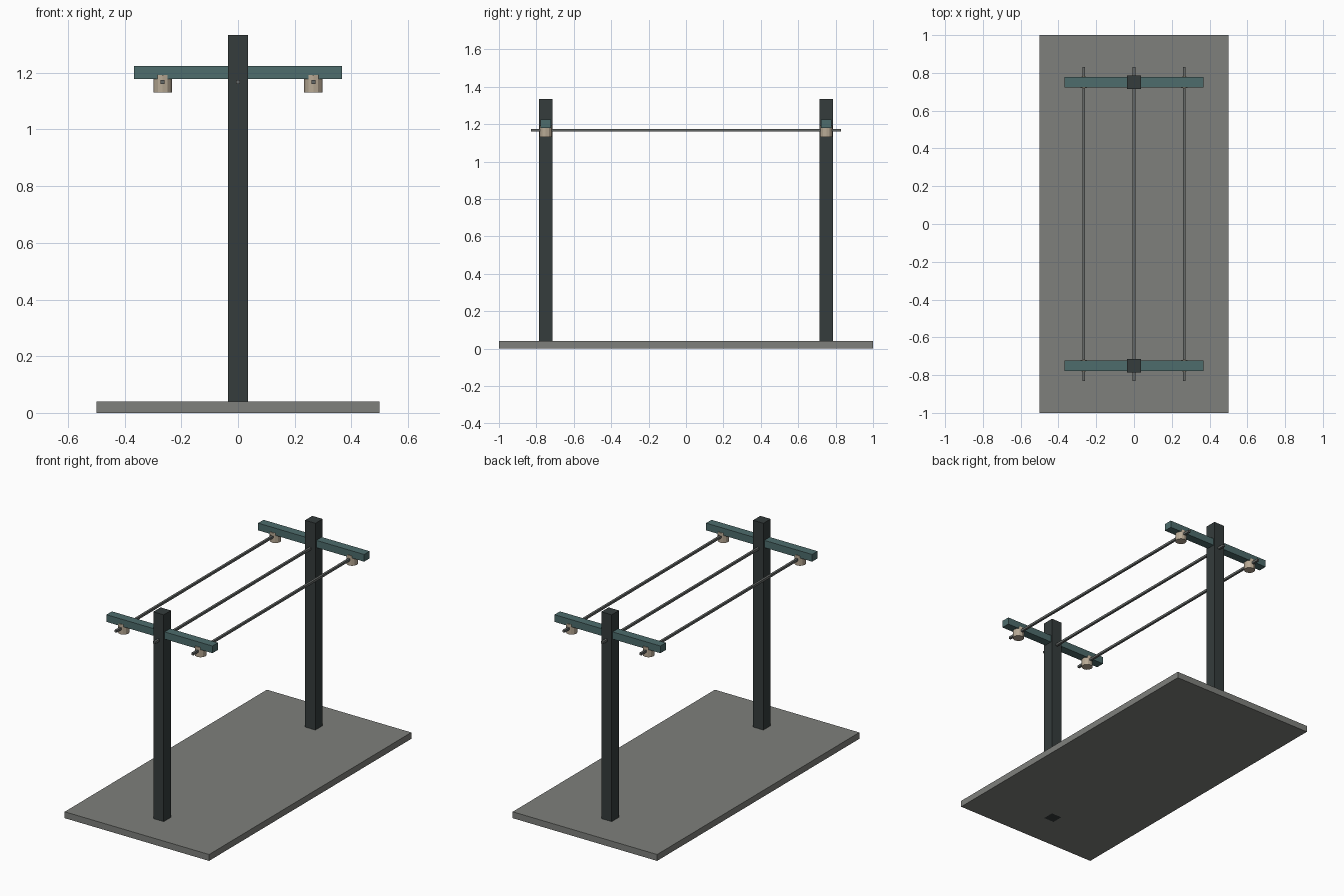
import bpy
from math import radians

if "Cube" in bpy.data.objects:
    bpy.data.objects.remove(bpy.data.objects["Cube"])


def paint(name, rgb):
    m = bpy.data.materials.new(name)
    m.diffuse_color = (*rgb, 1)
    m.use_nodes = True
    m.node_tree.nodes["Principled BSDF"].inputs["Base Color"].default_value = m.diffuse_color
    return m


DARK = paint("dark_post", (0.035, 0.045, 0.045))
TEAL = paint("teal_bar", (0.075, 0.15, 0.15))
TAN = paint("ceramic", (0.48, 0.40, 0.30))
WIRE = paint("wire_metal", (0.13, 0.14, 0.135))
STONE = paint("stone", (0.21, 0.215, 0.2))


def finish(name, mat):
    ob = bpy.context.object
    ob.name = name
    bpy.ops.object.transform_apply(location=False, rotation=True, scale=True)
    ob.data.materials.append(mat)
    return ob


def box(name, x, y, z0, z1, hx, hy, mat):
    bpy.ops.mesh.primitive_cube_add(size=2, location=(x, y, (z0 + z1) / 2))
    bpy.context.object.scale = (hx, hy, (z1 - z0) / 2)
    return finish(name, mat)


# Base slab
box("base", 0, 0, 0, 0.04, 0.5, 1, STONE)

for side, y in (("front", -0.75), ("back", 0.75)):
    # Post running down through the slab, and its crossbar
    box(side + "_post", 0, y, 0, 1.334, 0.036, 0.036, DARK)
    box(side + "_crossbar", 0, y, 1.179, 1.224, 0.367, 0.027, TEAL)
    # Twelve-sided insulators hanging under the bar ends
    for hand, x in (("left", -0.266), ("right", 0.266)):
        bpy.ops.mesh.primitive_cylinder_add(
            vertices=12, radius=0.033, depth=0.062, location=(x, y, 1.162))
        finish(f"{side}_{hand}_insulator", TAN)

# Square-section wires spanning both posts
for name, x in (("left", -0.266), ("middle", 0), ("right", 0.266)):
    box(name + "_wire", x, 0, 1.16, 1.174, 0.007, 0.83, WIRE)
